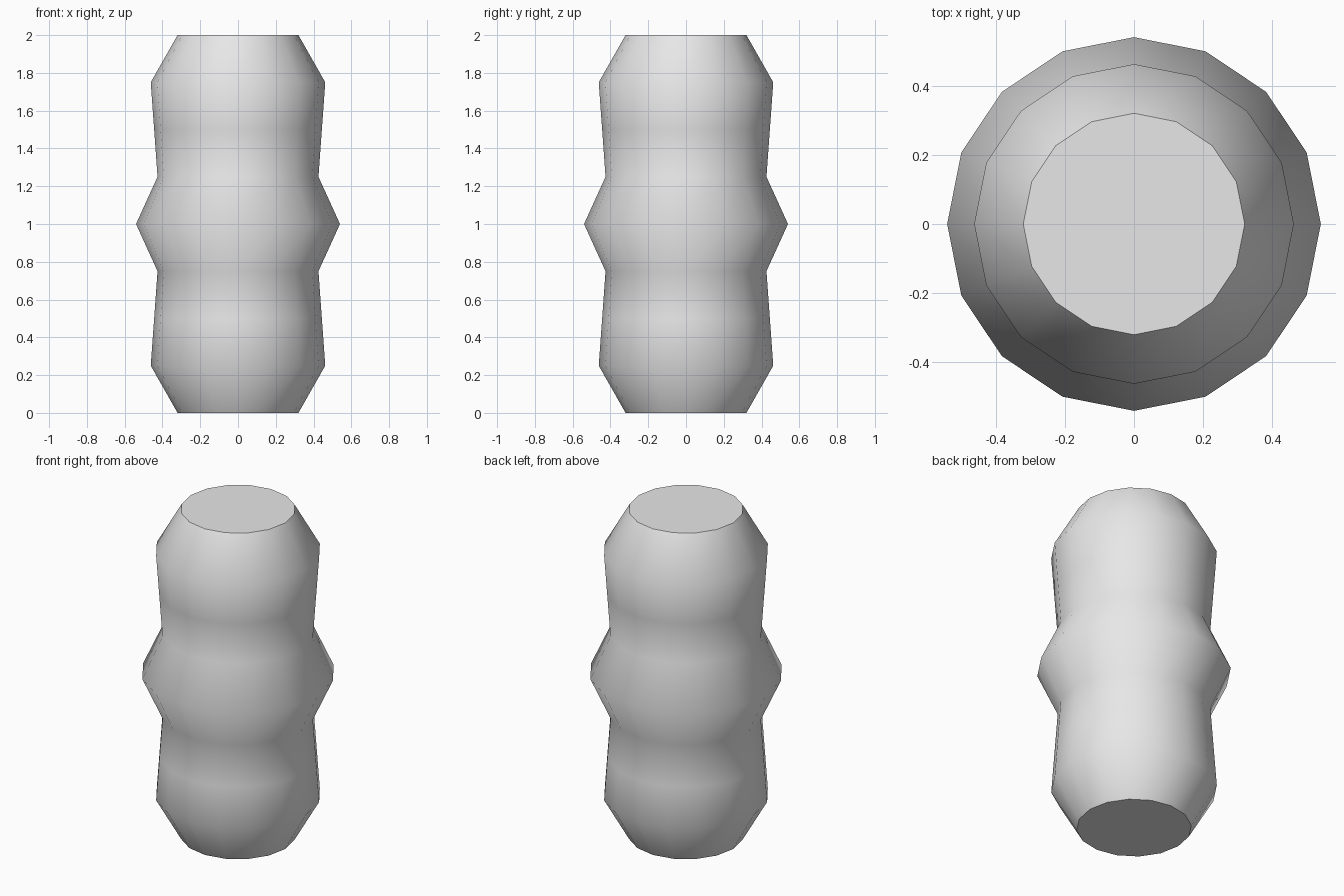
import bpy, bmesh, math

if "Cube" in bpy.data.objects:
    bpy.data.objects.remove(bpy.data.objects["Cube"])

SIDES = 16
# lower half profile (z, radius); the upper half mirrors it about z = 1
half = [(0.0, 0.32), (0.25, 0.462), (0.5, 0.444), (0.75, 0.426), (1.0, 0.54)]
profile = half + [(2.0 - z, r) for z, r in reversed(half[:-1])]

# ribbed column: stacked rings bridged with quads, flat end caps
bm = bmesh.new()
rings = [[bm.verts.new((r * math.cos(a), r * math.sin(a), z))
          for a in (2 * math.pi * i / SIDES for i in range(SIDES))]
         for z, r in profile]
for low, high in zip(rings, rings[1:]):
    for i in range(SIDES):
        j = (i + 1) % SIDES
        bm.faces.new((low[i], low[j], high[j], high[i]))
bm.faces.new(rings[0][::-1])
bm.faces.new(rings[-1])

mesh = bpy.data.meshes.new("ribbed_column")
bm.to_mesh(mesh)
bm.free()
column = bpy.data.objects.new("ribbed_column", mesh)
bpy.context.collection.objects.link(column)

# plain grey
grey = bpy.data.materials.new("light_grey")
grey.diffuse_color = (0.8, 0.8, 0.8, 1)
grey.use_nodes = True
grey.node_tree.nodes["Principled BSDF"].inputs["Base Color"].default_value = grey.diffuse_color
mesh.materials.append(grey)

# smooth sides, sharp cap rims
bpy.context.view_layer.objects.active = column
column.select_set(True)
bpy.ops.object.shade_smooth_by_angle(angle=math.radians(55))
